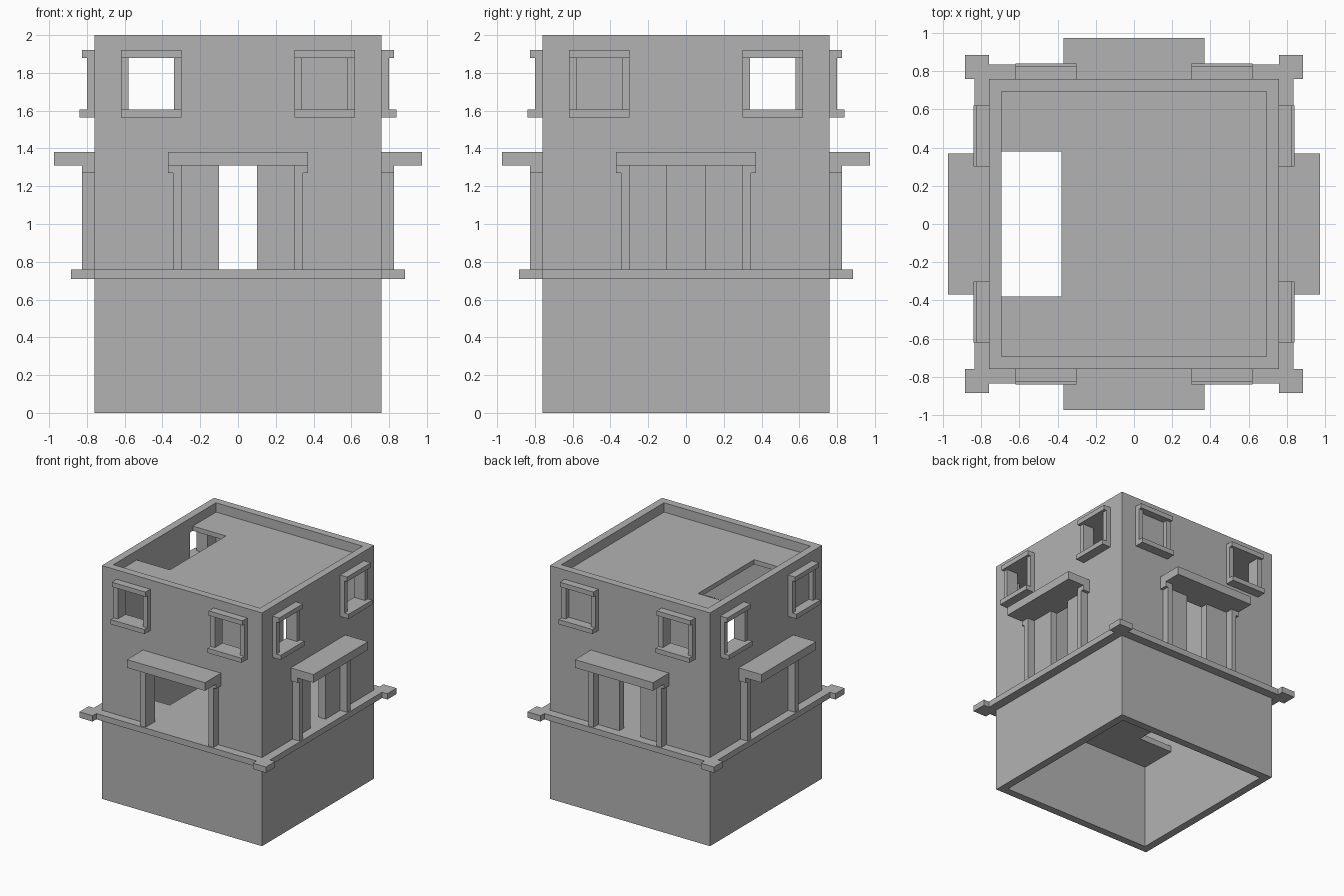
import bpy
import bmesh
from math import pi
from mathutils import Matrix, Vector

cube = bpy.data.objects.get("Cube")
if cube:
    bpy.data.objects.remove(cube, do_unlink=True)

# One plain stone material
stone = bpy.data.materials.new("grey_stone")
stone.use_nodes = True
GREY = (0.45, 0.45, 0.45, 1)
stone.diffuse_color = GREY
stone.node_tree.nodes["Principled BSDF"].inputs["Base Color"].default_value = GREY

OUT, INN = 0.76, 0.695          # outer and inner wall faces
FLOOR, ROOF, TOP = 0.76, 1.92, 2.0
SIDES = ("front", "left", "back", "right")


def make(name, boxes, side=0):
    """Mesh of boxes given as (x range, y range, z range), turned to one side."""
    bm = bmesh.new()
    for ranges in boxes:
        lo = Vector([min(r) for r in ranges])
        hi = Vector([max(r) for r in ranges])
        mat = Matrix.Translation((lo + hi) / 2) @ Matrix.Diagonal((*(hi - lo), 1))
        bmesh.ops.create_cube(bm, size=1, matrix=mat)
    bm.transform(Matrix.Rotation(side * pi / 2, 4, "Z"))
    mesh = bpy.data.meshes.new(name)
    bm.to_mesh(mesh)
    bm.free()
    mesh.materials.append(stone)
    obj = bpy.data.objects.new(name, mesh)
    bpy.context.collection.objects.link(obj)
    return obj


def cut(target, cutters):
    """Subtract the cutters, bake the result and remove them."""
    for c in cutters:
        c.hide_render = True
        mod = target.modifiers.new("cut", "BOOLEAN")
        mod.operation = "DIFFERENCE"
        mod.solver = "EXACT"
        mod.object = c
    bpy.context.view_layer.update()
    deps = bpy.context.evaluated_depsgraph_get()
    baked = bpy.data.meshes.new_from_object(target.evaluated_get(deps))
    target.modifiers.clear()
    target.data = baked
    for c in cutters:
        bpy.data.objects.remove(c, do_unlink=True)


def span(sign, a, b):
    return (sign * a, sign * b)


# Wall shell, with doorways and windows cut through
door_half = (0.3, 0.1, 0.1, 0)              # half width per side, 0 is blind
blind_windows = {(2, -1), (3, 1)}
through = (-0.8, -0.65)
cutters = [make("room_cutter", [((-INN, INN), (-INN, INN), (-0.1, 2.1))])]
for s in range(4):
    holes = []
    if door_half[s]:
        holes.append(((-door_half[s], door_half[s]), through, (FLOOR, 1.31)))
    for sign in (-1, 1):
        if (s, sign) not in blind_windows:
            holes.append((span(sign, 0.34, 0.58), through, (1.605, 1.88)))
    cutters.append(make("opening_cutter", holes, s))
walls = make("walls", [((-OUT, OUT), (-OUT, OUT), (0, TOP))])
cut(walls, cutters)

# Floor and roof slabs with the stairwell opening
for name, top, thick in (("floor_slab", FLOOR, 0.05), ("roof_slab", ROOF, 0.04)):
    z = (top - thick, top)
    make(name, [((-0.38, INN), (-INN, INN), z),
                ((-INN, -0.38), (0.38, INN), z),
                ((-INN, -0.38), (-INN, -0.38), z)])

for s, side in enumerate(SIDES):
    # Ledge band with a square block at its corner
    z = (0.71, FLOOR)
    make(side + "_ledge", [((-OUT, OUT), (-0.835, -OUT), z)], s)
    make(side + "_ledge_corner", [((OUT, 0.885), (-0.885, -OUT), z)], s)

    # Door canopy on two posts with small capitals
    make(side + "_canopy", [((-0.37, 0.37), (-0.975, -OUT), (1.31, 1.38))], s)
    posts = []
    for sign in (-1, 1):
        posts.append((span(sign, 0.3, 0.345), (-0.825, -OUT), (FLOOR, 1.27)))
        posts.append((span(sign, 0.3, 0.37), (-0.825, -OUT), (1.27, 1.31)))
    make(side + "_door_posts", posts, s)

    # Window surrounds: jambs, lintel and sill
    for sign, label in ((-1, "first"), (1, "second")):
        wide = span(sign, 0.3, 0.62)
        make(f"{side}_{label}_window_frame", [
            (span(sign, 0.3, 0.34), (-0.8, -OUT), (1.605, 1.88)),
            (span(sign, 0.58, 0.62), (-0.8, -OUT), (1.605, 1.88)),
            (wide, (-0.825, -OUT), (1.88, 1.92)),
            (wide, (-0.84, -OUT), (1.565, 1.605))], s)
